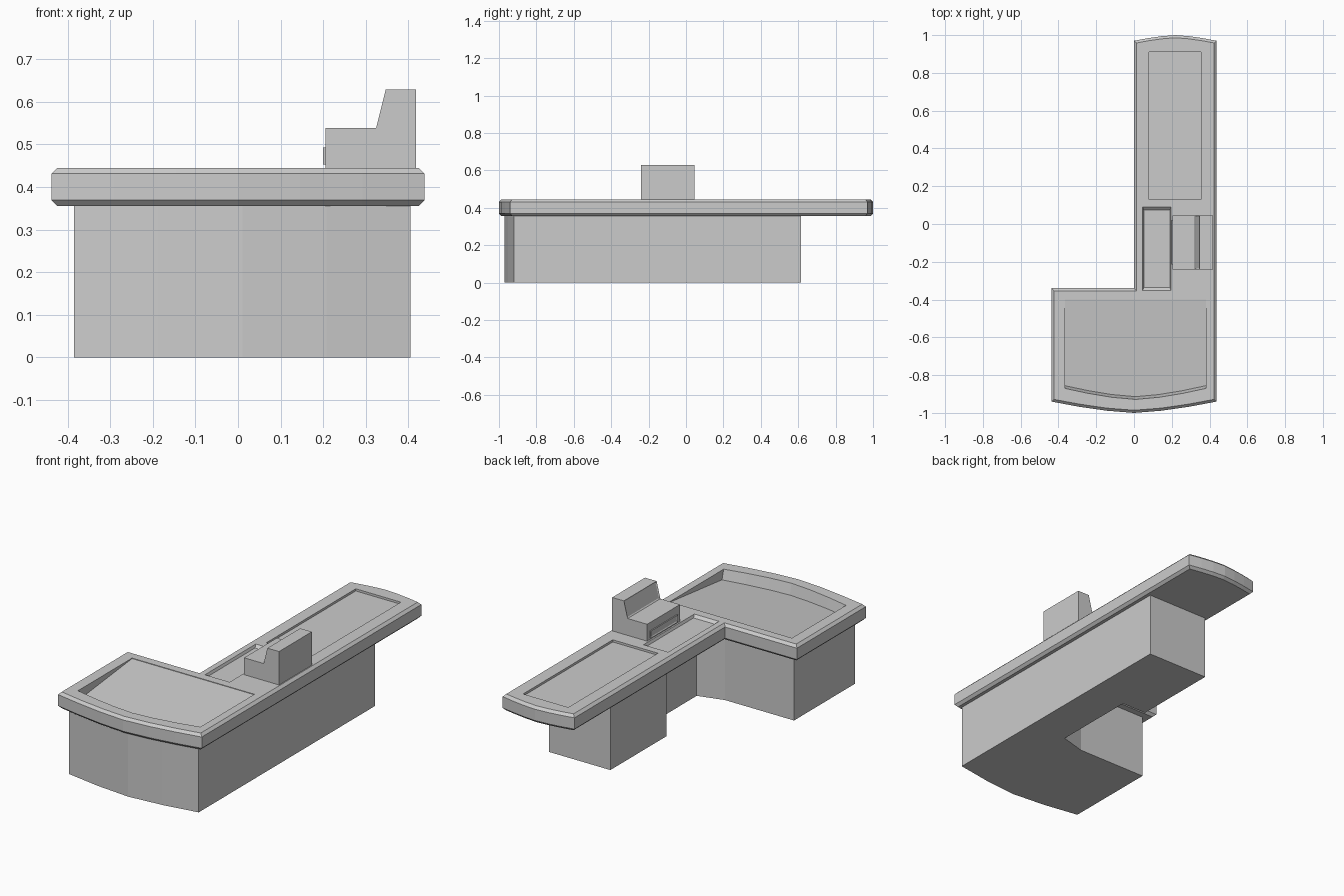
import bpy, bmesh

if "Cube" in bpy.data.objects:
    bpy.data.objects.remove(bpy.data.objects["Cube"])

TOP, LOW = 0.445, 0.355


def add_object(name, bm):
    bmesh.ops.recalc_face_normals(bm, faces=bm.faces[:])
    me = bpy.data.meshes.new(name)
    bm.to_mesh(me)
    bm.free()
    ob = bpy.data.objects.new(name, me)
    bpy.context.collection.objects.link(ob)
    return ob


def loft(name, low, high, bevel=0, inset_axis=None):
    """Solid between two matching rings of 3D points."""
    bm = bmesh.new()
    a = [bm.verts.new(p) for p in low]
    b = [bm.verts.new(p) for p in high]
    n = len(a)
    caps = [bm.faces.new(a[::-1]), bm.faces.new(b)]
    for i in range(n):
        j = (i + 1) % n
        bm.faces.new((a[i], a[j], b[j], b[i]))
    bmesh.ops.recalc_face_normals(bm, faces=bm.faces[:])
    if bevel:
        rims = list({e for f in caps for e in f.edges})
        bmesh.ops.bevel(bm, geom=rims, offset=bevel, segments=1,
                        affect='EDGES', profile=0.5)
    if inset_axis is not None:
        f = max(bm.faces, key=inset_axis)
        bmesh.ops.inset_region(bm, faces=[f], thickness=0.009, depth=-0.004)
    return add_object(name, bm)


def prism(name, outline, z0, z1, **kw):
    return loft(name, [(x, y, z0) for x, y in outline],
                [(x, y, z1) for x, y in outline], **kw)


def bow(x0, x1, edge, tip, n=6):
    """Bowed line from x0 to x1, ends at y=edge, middle at y=tip."""
    pts = []
    for i in range(n + 1):
        t = 2 * i / n - 1
        pts.append((x0 + (x1 - x0) * i / n,
                    edge + (tip - edge) * (1 - abs(t) ** 1.5)))
    return pts


def carve(target, cutter):
    cutter.hide_render = True
    m = target.modifiers.new("carve", 'BOOLEAN')
    m.object, m.operation, m.solver = cutter, 'DIFFERENCE', 'EXACT'
    bpy.context.view_layer.objects.active = target
    bpy.ops.object.modifier_apply(modifier=m.name)
    bpy.data.objects.remove(cutter, do_unlink=True)


# Base cabinet with a leg recess on the inner side
base = bow(-0.385, 0.405, -0.92, -0.97, 4) + [
    (0.405, 0.615), (0.03, 0.615), (0.03, 0.125), (0.18, 0.125),
    (0.18, -0.35), (0.035, -0.39), (-0.385, -0.39)]
prism("base_cabinet", base, 0, 0.36)

# L-shaped countertop with chamfered rims
outline = bow(-0.4375, 0.4375, -0.94, -1.0) + \
    bow(0.4375, 0.0, 0.97, 1.0) + [(0.0, -0.34), (-0.4375, -0.34)]
counter = prism("countertop", outline, LOW, TOP, bevel=0.014)

# Bagging tray: floor slopes down towards the bowed front
tray = [(-0.365, -0.40), *bow(-0.365, 0.38, -0.872, -0.93, 6), (0.38, -0.40)]
floor = []
for x, y in tray:
    y2 = y + (0.016 if y < -0.5 else 0)
    floor.append((x, y2, 0.442 - 0.11 * (-0.40 - y2)))
carve(counter, loft("tray_cutter", floor, [(x, y, TOP + 0.005) for x, y in tray]))

# Conveyor belt recess
belt = [(0.08, 0.13), (0.355, 0.13), (0.355, 0.91), (0.08, 0.91)]
carve(counter, prism("belt_cutter", belt, TOP - 0.012, TOP + 0.02))

# Scanning trough with sloped sides
hi = [(0.045, -0.355), (0.197, -0.355), (0.197, 0.092), (0.045, 0.092)]
lo = [(0.052, -0.337), (0.19, -0.337), (0.19, 0.074), (0.052, 0.074)]
carve(counter, loft("scan_cutter", [(x, y, TOP - 0.014) for x, y in lo],
                    [(x, y, TOP + 0.002) for x, y in hi]))

# Cash register: stepped profile with an inset display on the slanted face
profile = [(0.205, TOP - 0.002), (0.418, TOP - 0.002), (0.418, 0.629),
           (0.347, 0.629), (0.324, 0.538), (0.205, 0.538)]
loft("cash_register", [(x, -0.24, z) for x, z in profile],
     [(x, 0.045, z) for x, z in profile],
     inset_axis=lambda f: -f.normal.x + f.calc_center_median().z)

# Cash drawer front
drawer = [(0.199, -0.215), (0.21, -0.215), (0.21, 0.02), (0.199, 0.02)]
prism("cash_drawer", drawer, 0.453, 0.493, inset_axis=lambda f: -f.normal.x)
